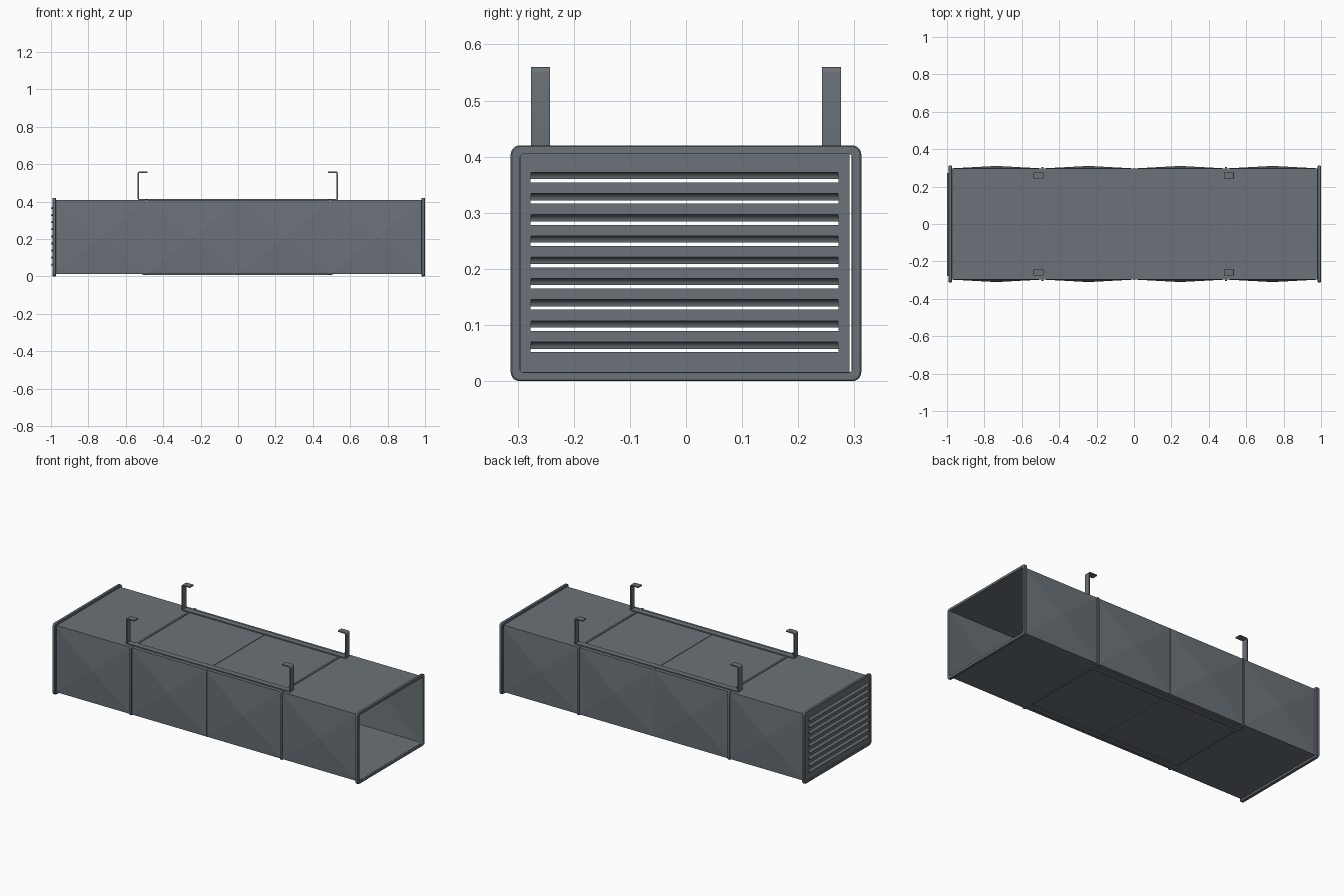
import bpy, bmesh, math

if "Cube" in bpy.data.objects:
    bpy.data.objects.remove(bpy.data.objects["Cube"])

CZ = 0.21  # duct centre height
steel = bpy.data.materials.new("painted_steel")
steel.diffuse_color = (0.145, 0.168, 0.188, 1)
steel.use_nodes = True
steel.node_tree.nodes["Principled BSDF"].inputs["Base Color"].default_value = steel.diffuse_color


def make(name, verts, faces, thick=0.0):
    me = bpy.data.meshes.new(name)
    me.from_pydata(verts, [], faces)
    me.materials.append(steel)
    bm = bmesh.new()
    bm.from_mesh(me)
    bmesh.ops.remove_doubles(bm, verts=bm.verts, dist=1e-5)
    bmesh.ops.recalc_face_normals(bm, faces=bm.faces)
    bm.to_mesh(me)
    bm.free()
    ob = bpy.data.objects.new(name, me)
    bpy.context.collection.objects.link(ob)
    if thick:
        m = ob.modifiers.new("thickness", 'SOLIDIFY')
        m.thickness = thick
        m.offset = 0
    return ob


def box(name, x0, x1, y0, y1, z0, z1):
    v = [(x, y, z) for x in (x0, x1) for y in (y0, y1) for z in (z0, z1)]
    f = [(0, 1, 3, 2), (4, 6, 7, 5), (0, 4, 5, 1), (2, 3, 7, 6), (0, 2, 6, 4), (1, 5, 7, 3)]
    return make(name, v, f)


def round_rect(hy, hz, r, x, seg=5):
    pts = []
    for k, (sy, sz) in enumerate(((1, 1), (-1, 1), (-1, -1), (1, -1))):
        for i in range(seg + 1):
            a = math.radians(90 * (k + i / seg))
            pts.append((x, sy * (hy - r) + r * math.cos(a), CZ + sz * (hz - r) + r * math.sin(a)))
    return pts


def frame(name, profile):
    # profile: closed section of (x, half width, half height, corner radius)
    loops = [round_rect(hy, hz, r, x) for x, hy, hz, r in profile]
    n, m = len(loops[0]), len(loops)
    f = [(i * n + j, i * n + (j + 1) % n, (i + 1) % m * n + (j + 1) % n, (i + 1) % m * n + j)
         for i in range(m) for j in range(n)]
    return make(name, sum(loops, []), f)


# Duct sections: flat top and bottom, cross-broken bulging sides
HY, Z0, Z1, BULGE = 0.296, 0.015, 0.406, 0.309
xs = [-0.983, -0.489, 0.002, 0.492, 0.99]
for i in range(4):
    a, b = xs[i], xs[i + 1]
    v = [(x, y, z) for x in (a, b) for y in (-HY, HY) for z in (Z0, Z1)]
    v += [((a + b) / 2, s * BULGE, CZ) for s in (-1, 1)]
    f = [(0, 4, 6, 2), (1, 3, 7, 5)]
    for loop, c in (((0, 4, 5, 1), 8), ((2, 6, 7, 3), 9)):
        f += [(loop[k], loop[(k + 1) % 4], c) for k in range(4)]
    make(f"duct_section_{i + 1}", v, f, 0.003)

# End flanges with rolled outer lip
for name, x, s in (("left_flange", -0.991, 1), ("right_flange", 0.999, -1)):
    frame(name, [(x, 0.296, 0.195, 0.008), (x, 0.310, 0.208, 0.014),
                 (x + s * 0.002, 0.3125, 0.21, 0.016), (x + s * 0.015, 0.3125, 0.21, 0.016),
                 (x + s * 0.018, 0.309, 0.207, 0.014), (x + s * 0.018, 0.296, 0.195, 0.008)])

# Joint rings between sections
for name, x, o, h, w in (("left_joint_ring", -0.489, 0.008, 0.201, 0.006),
                         ("right_joint_ring", 0.492, 0.008, 0.201, 0.006),
                         ("middle_seam", 0.002, 0.003, 0.1995, 0.003)):
    frame(name, [(x - w, HY - 0.001, 0.1945, 0.004), (x - w, HY + o, h, 0.008),
                 (x + w, HY + o, h, 0.008), (x + w, HY - 0.001, 0.1945, 0.004)])


# Hanging straps: one bent band across the top on each side
def bent_strap(name, pts, r, y0, y1):
    path = [pts[0]]
    for p, c, n in zip(pts, pts[1:], pts[2:]):
        d1 = math.dist(p, c)
        d2 = math.dist(n, c)
        s = [c[k] + (p[k] - c[k]) * r / d1 for k in (0, 1)]
        e = [c[k] + (n[k] - c[k]) * r / d2 for k in (0, 1)]
        for i in range(5):
            t = i / 4
            path.append([(1 - t) ** 2 * s[k] + 2 * t * (1 - t) * c[k] + t * t * e[k] for k in (0, 1)])
    path.append(pts[-1])
    v = [(x, y, z) for x, z in path for y in (y0, y1)]
    f = [(2 * i, 2 * i + 1, 2 * i + 3, 2 * i + 2) for i in range(len(path) - 1)]
    return make(name, v, f, 0.007)


for name, y in (("front_hanger", -0.259), ("back_hanger", 0.259)):
    bent_strap(name, [(-0.483, 0.5565), (-0.533, 0.5565), (-0.533, 0.4095),
                      (0.531, 0.4095), (0.531, 0.5565), (0.481, 0.5565)], 0.007, y - 0.017, y + 0.017)

# Bottom support rails
for name, y in (("front_bottom_rail", -0.259), ("back_bottom_rail", 0.259)):
    box(name, -0.51, 0.505, y - 0.017, y + 0.017, 0.008, 0.016)

# Grille plate with slots
PX, SY0, SY1 = -0.986, -0.277, 0.272
slots = [(0.0517 + 0.0378 * i, 0.0705 + 0.0378 * i) for i in range(9)]
ys = [-0.297, SY0, SY1, 0.291]
zs = [0.016] + [z for s in slots for z in s] + [0.406]
v = [(PX, y, z) for z in zs for y in ys]
f = [(4 * r + c, 4 * r + c + 1, 4 * r + c + 5, 4 * r + c + 4)
     for r in range(len(zs) - 1) for c in range(3) if not (c == 1 and r % 2)]
make("grille_plate", v, f, 0.004)

# Curved louver hoods over each slot
for k, (zb, zt) in enumerate(slots):
    n = 6
    prof = []
    for i in range(n + 1):
        a = math.radians(90 * i / n)
        prof.append((PX - 0.013 * math.sin(a), zb + 0.006 + (zt - zb - 0.006) * math.cos(a)))
    v = [(x, y, z) for x, z in prof for y in (SY0, SY1)]
    f = [(2 * i, 2 * i + 1, 2 * i + 3, 2 * i + 2) for i in range(n)]
    v += [(PX, SY0, zb + 0.006), (PX, SY1, zb + 0.006)]
    f += [[2 * i for i in range(n + 2)], [2 * i + 1 for i in range(n + 2)]]
    make(f"louver_{k + 1}", v, f, 0.002)

# Bake thickness, then smooth the rounded parts and keep sharp edges
for ob in list(bpy.data.objects):
    bpy.ops.object.select_all(action='DESELECT')
    ob.select_set(True)
    bpy.context.view_layer.objects.active = ob
    bpy.ops.object.convert(target='MESH')
    if not ob.name.startswith("duct"):
        bpy.ops.object.shade_smooth_by_angle(angle=math.radians(30))
